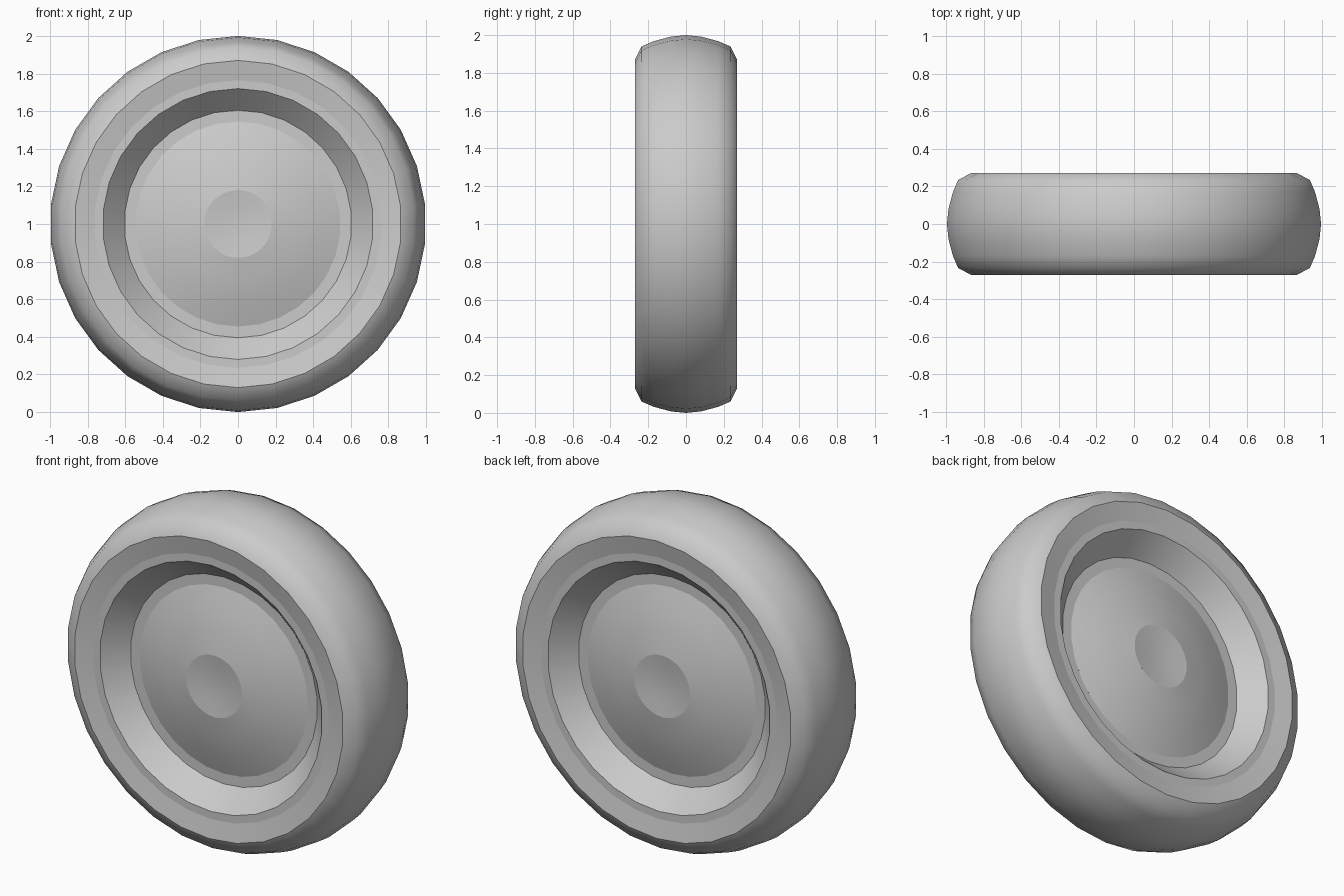
import bpy
import bmesh
import math

cube = bpy.data.objects.get("Cube")
if cube:
    bpy.data.objects.remove(cube, do_unlink=True)

SIDES = 30


def make_material(name, value):
    mat = bpy.data.materials.new(name)
    mat.use_nodes = True
    colour = (value, value, value, 1)
    mat.diffuse_color = colour
    mat.node_tree.nodes["Principled BSDF"].inputs["Base Color"].default_value = colour
    return mat


grey = make_material("light grey", 0.6)


def lathe(name, profile, creases=()):
    """Spin (radius, depth) points about the axle, mirrored front to back.
    Rings whose radius is listed in creases stay sharp."""
    bm = bmesh.new()
    for side in (-1, 1):
        rings = []
        for radius, depth in profile:
            ring = []
            for i in range(SIDES):
                a = math.tau * i / SIDES
                ring.append(bm.verts.new((radius * math.sin(a), side * depth,
                                          1 + radius * math.cos(a))))
            rings.append(ring)
        for inner, outer in zip(rings, rings[1:]):
            for i in range(SIDES):
                j = (i + 1) % SIDES
                quad = [inner[i], inner[j], outer[j], outer[i]]
                face = bm.faces.new(quad if side < 0 else quad[::-1])
                face.smooth = True
        for (radius, _), ring in zip(profile, rings):
            if radius in creases:
                for i in range(SIDES):
                    edge = bm.edges.get((ring[i], ring[(i + 1) % SIDES]))
                    edge.smooth = False
    bmesh.ops.remove_doubles(bm, verts=bm.verts, dist=0.0001)
    mesh = bpy.data.meshes.new(name)
    bm.to_mesh(mesh)
    bm.free()
    mesh.materials.append(grey)
    obj = bpy.data.objects.new(name, mesh)
    bpy.context.collection.objects.link(obj)
    return obj


# Tyre: sloped sidewall, rounded shoulder and tread
lathe("tyre", [(0.765, 0.25), (0.87, 0.27), (0.94, 0.235), (0.968, 0.17),
               (0.992, 0.08), (1.0, 0.0)], creases=(0.87,))

# Rim: inner seat, steep well wall and flat outer lip
lathe("rim", [(0.545, 0.13), (0.605, 0.13), (0.72, 0.25), (0.765, 0.25)],
      creases=(0.605, 0.72))

# Wheel disc: shallow dome between hub and rim
dome_radii = [0.18, 0.3, 0.42, 0.545]
lathe("wheel_disc", [(r, 0.231 - 0.34 * r * r) for r in dome_radii])

# Hub cap: slightly dished centre
lathe("hub_cap", [(0.0, 0.205), (0.09, 0.21), (0.18, 0.22)])
